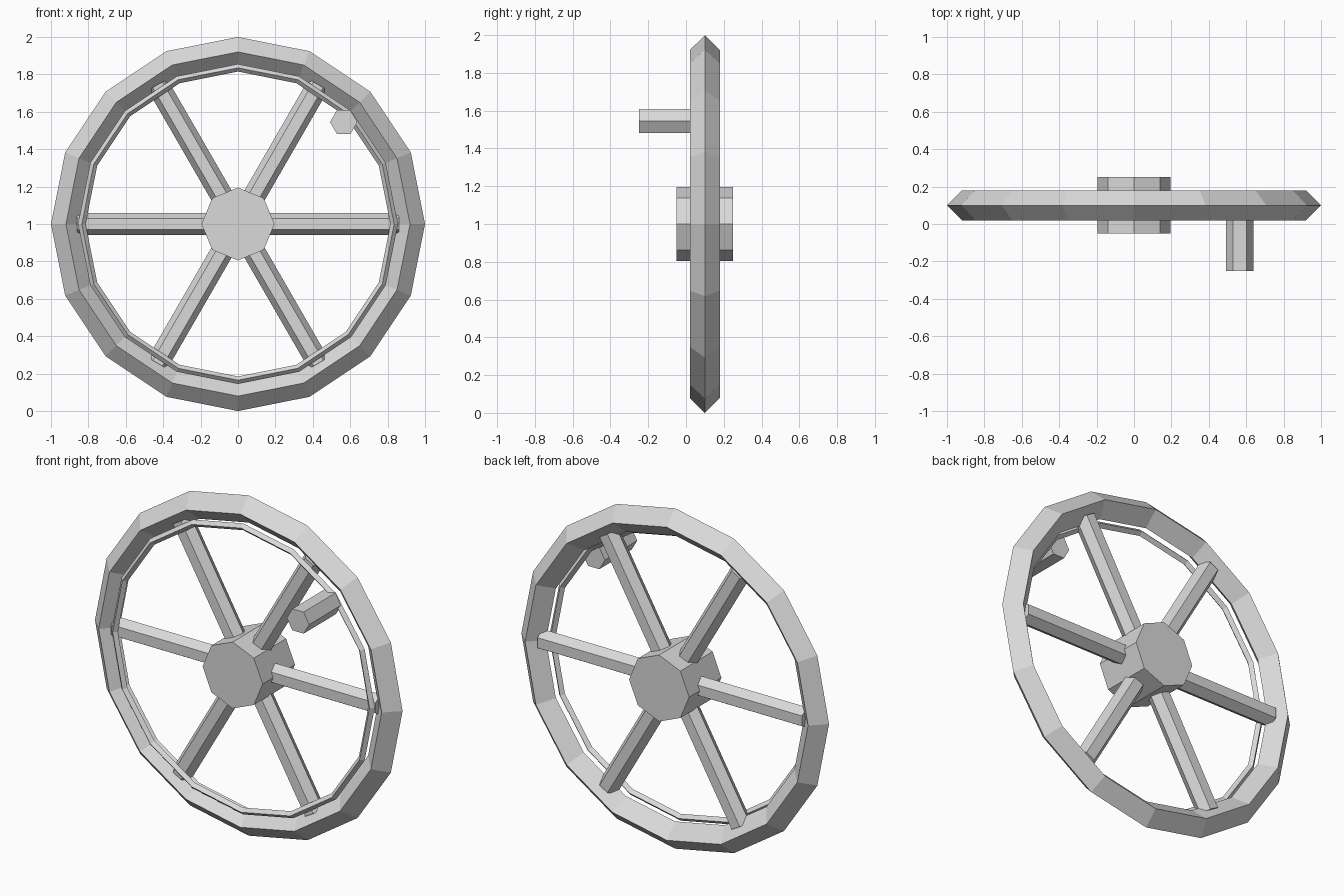
import bpy, bmesh
from math import radians
from mathutils import Matrix, Vector

if "Cube" in bpy.data.objects:
    bpy.data.objects.remove(bpy.data.objects["Cube"])

CENTRE = Vector((0, 0.1, 1.0))

grey = bpy.data.materials.new("light_grey")
grey.diffuse_color = (0.7, 0.7, 0.7, 1)
grey.use_nodes = True
grey.node_tree.nodes["Principled BSDF"].inputs["Base Color"].default_value = grey.diffuse_color


def prism(name, sides, radius, length, matrix):
    """Flat-shaded prism along local z, placed by matrix."""
    bm = bmesh.new()
    bmesh.ops.create_cone(bm, cap_ends=True, segments=sides, radius1=radius,
                          radius2=radius, depth=length, matrix=matrix)
    mesh = bpy.data.meshes.new(name)
    bm.to_mesh(mesh)
    bm.free()
    obj = bpy.data.objects.new(name, mesh)
    bpy.context.collection.objects.link(obj)
    mesh.materials.append(grey)
    return obj


def ring(name, y, major, minor):
    """16-sided ring with a diamond cross-section, facing the front."""
    bpy.ops.mesh.primitive_torus_add(
        location=(0, y, CENTRE.z), rotation=(radians(90), 0, 0),
        major_segments=16, minor_segments=4,
        major_radius=major, minor_radius=minor)
    obj = bpy.context.object
    obj.name = name
    obj.data.materials.append(grey)
    return obj


def rot(angle, axis):
    return Matrix.Rotation(radians(angle), 4, axis)


# Outer rim and thin inner ring set toward the front
ring("rim", CENTRE.y, 0.92, 0.08)
ring("inner_ring", 0.048, 0.835, 0.02)

# Octagonal hub
prism("hub", 8, 0.195, 0.30, Matrix.Translation(CENTRE) @ rot(90, 'X'))

# Six hexagonal spokes, running from inside the hub to the rim
START, END = 0.10, 0.86
for i in range(6):
    m = (Matrix.Translation(CENTRE) @ rot(30 + 60 * i, 'Y')
         @ Matrix.Translation((0, 0, (START + END) / 2)) @ rot(90, 'Z'))
    prism(f"spoke_{i + 1}", 6, 0.06, END - START, m)

# Hexagonal crank handle sticking out of the front
prism("handle", 6, 0.073, 0.30,
      Matrix.Translation((0.565, -0.10, 1.545)) @ rot(30, 'Y') @ rot(90, 'X'))
